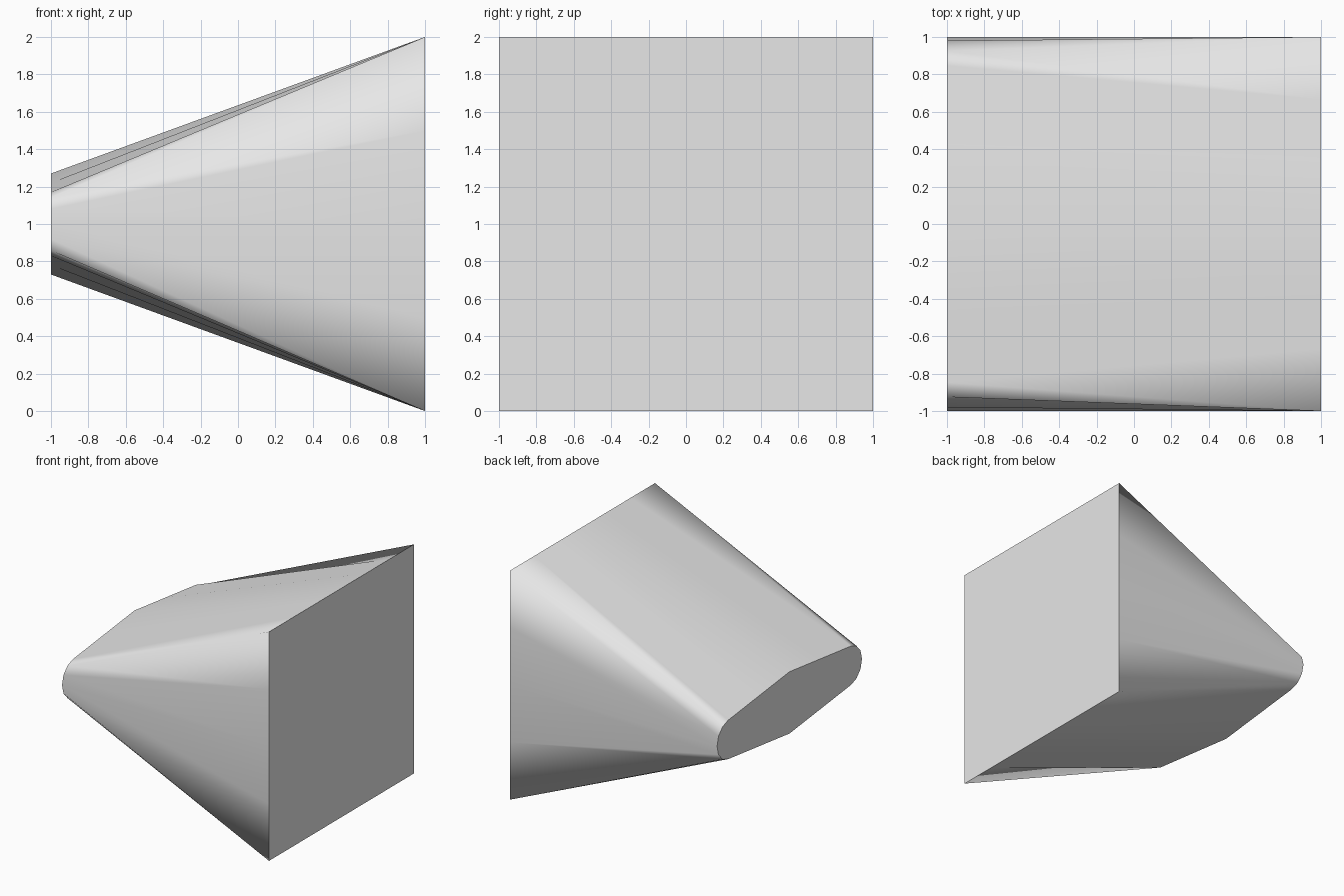
import bpy, bmesh, math

if "Cube" in bpy.data.objects:
    bpy.data.objects.remove(bpy.data.objects["Cube"], do_unlink=True)

# Plain grey material
grey = bpy.data.materials.new("light_grey")
grey.use_nodes = True
colour = (0.8, 0.8, 0.8, 1)
grey.diffuse_color = colour
grey.node_tree.nodes["Principled BSDF"].inputs["Base Color"].default_value = colour


def full_ring(quarter):
    """Mirror a quarter outline, from the top middle to the +y tip, into a closed loop."""
    half = quarter + [(y, -z) for y, z in quarter[-2::-1]]
    return half + [(-y, z) for y, z in half[-2:0:-1]]


# Square outline of the wide end
thirds = [(i / 3, 1) for i in range(4)]
square = full_ring(thirds + [(1, 0.5), (1, 0)])

# Narrow end: shallow ridge running tangent into round tips
ridge, radius, sweep = 0.27, 0.171, math.radians(84)
centre = 1 - radius
arc = [(centre + radius * math.cos(sweep * k / 3), radius * math.sin(sweep * k / 3))
       for k in (3, 2, 1, 0)]
middle = (arc[0][0] / 2, (ridge + arc[0][1]) / 2)
slot = full_ring([(0, ridge), middle] + arc)

# Loft between the two outlines
bm = bmesh.new()
wide = [bm.verts.new((1, y, z + 1)) for y, z in square]
narrow = [bm.verts.new((-1, y, z + 1)) for y, z in slot]
count = len(wide)
for i in range(count):
    j = (i + 1) % count
    bm.faces.new((wide[i], wide[j], narrow[j], narrow[i])).smooth = True

# Flat end caps with sharp rims
for ring in (wide, narrow):
    cap = bm.faces.new(ring)
    for edge in cap.edges:
        edge.smooth = False
bmesh.ops.recalc_face_normals(bm, faces=bm.faces)

mesh = bpy.data.meshes.new("transition_body")
bm.to_mesh(mesh)
bm.free()
mesh.materials.append(grey)
body = bpy.data.objects.new("transition_body", mesh)
bpy.context.collection.objects.link(body)
